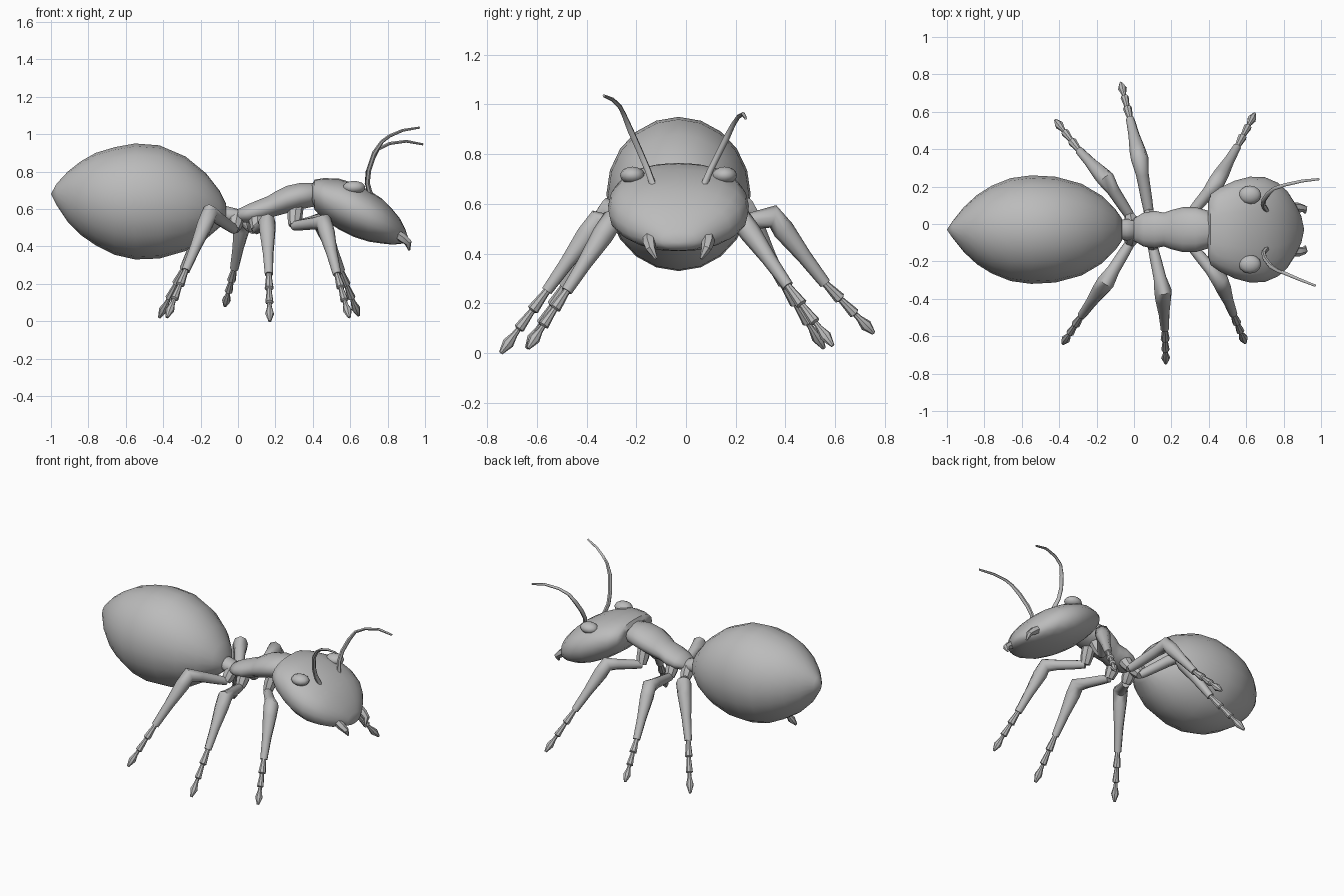
import bpy, bmesh, math
from mathutils import Vector

if "Cube" in bpy.data.objects:
    bpy.data.objects.remove(bpy.data.objects["Cube"])

MID = -0.03  # y of the body's mirror plane
grey = bpy.data.materials.new("grey")
grey.diffuse_color = (0.5, 0.5, 0.5, 1)
grey.use_nodes = True
grey.node_tree.nodes["Principled BSDF"].inputs["Base Color"].default_value = grey.diffuse_color


def finish(name, bm, angle=50):
    bmesh.ops.recalc_face_normals(bm, faces=bm.faces)
    mesh = bpy.data.meshes.new(name)
    bm.to_mesh(mesh)
    bm.free()
    mesh.materials.append(grey)
    ob = bpy.data.objects.new(name, mesh)
    bpy.context.collection.objects.link(ob)
    bpy.ops.object.select_all(action='DESELECT')
    bpy.context.view_layer.objects.active = ob
    ob.select_set(True)
    bpy.ops.object.shade_smooth_by_angle(angle=math.radians(angle))
    return ob


def skin(name, rings, start, end, angle=50):
    """Bridge equal rings of points and close both ends with a fan."""
    bm = bmesh.new()
    vr = [[bm.verts.new(p) for p in r] for r in rings]
    n = len(vr[0])
    for a, b in zip(vr, vr[1:]):
        for i in range(n):
            bm.faces.new((a[i], a[(i + 1) % n], b[(i + 1) % n], b[i]))
    for tip, r in ((start, vr[0]), (end, vr[-1])):
        v = bm.verts.new(tip)
        for i in range(n):
            bm.faces.new((v, r[i], r[(i + 1) % n]))
    return finish(name, bm, angle)


def body(name, start, sections, end, sides=16, power=1.0):
    """Loft along x; a section is (x, bottom z, top z, half width)."""
    rings = []
    for x, lo, hi, w in sections:
        ring = []
        for i in range(sides):
            a = 2 * math.pi * i / sides
            c, s = math.cos(a), math.sin(a)
            ring.append((x, MID + w * math.copysign(abs(c) ** power, c),
                         (lo + hi) / 2 + (hi - lo) / 2 * math.copysign(abs(s) ** power, s)))
        rings.append(ring)
    return skin(name, rings, start, end)


def tube(name, path, radii, sides=8, angle=40):
    """Round tube through the path with its own radius at each point."""
    pts = [Vector(p) for p in path]
    rings = []
    side = None
    for i, (p, r) in enumerate(zip(pts, radii)):
        t = (pts[min(i + 1, len(pts) - 1)] - pts[max(i - 1, 0)]).normalized()
        ref = side if side else t.orthogonal()
        side = (ref - t * ref.dot(t)).normalized()
        up = t.cross(side)
        rings.append([p + r * (side * math.cos(2 * math.pi * k / sides)
                               + up * math.sin(2 * math.pi * k / sides)) for k in range(sides)])
    return skin(name, rings, pts[0], pts[-1], angle)


# Body
body("abdomen", (-1, MID, .68), [
    (-.97, .62, .735, .045), (-.91, .53, .80, .12), (-.84, .46, .855, .185), (-.76, .405, .90, .235),
    (-.66, .355, .93, .275), (-.55, .33, .95, .29), (-.42, .335, .94, .283), (-.28, .375, .88, .245),
    (-.17, .44, .79, .18), (-.10, .50, .70, .11), (-.065, .53, .63, .06)], (-.06, MID, .58), 20)
body("waist", (-.09, MID, .57), [
    (-.08, .53, .62, .05), (-.04, .52, .61, .058), (0, .53, .60, .05)], (.02, MID, .565), 12)
body("thorax", (-.01, MID, .565), [
    (0, .53, .60, .06), (.05, .525, .625, .09), (.11, .53, .65, .1), (.16, .545, .67, .09),
    (.20, .56, .695, .105), (.26, .575, .725, .12), (.33, .595, .74, .12), (.40, .61, .74, .1),
    (.43, .63, .73, .07)], (.45, MID, .68), 14)
body("head", (.43, MID, .68), [
    (.395, .645, .73, .14), (.41, .595, .757, .19), (.46, .545, .765, .225), (.54, .49, .762, .262),
    (.62, .45, .738, .283), (.70, .425, .70, .28), (.77, .415, .655, .25), (.82, .41, .605, .205),
    (.865, .412, .55, .135), (.895, .42, .49, .07)], (.91, MID, .445), 20, .88)

# Eyes and jaws, one per side
for side, word in ((-1, "right"), (1, "left")):
    bm = bmesh.new()
    bmesh.ops.create_uvsphere(bm, u_segments=12, v_segments=8, radius=1)
    bmesh.ops.scale(bm, verts=bm.verts, vec=(.06, .05, .035))
    bmesh.ops.translate(bm, verts=bm.verts, vec=(.62, MID + side * .185, .715))
    finish(word + "_eye", bm)
    tube(word + "_jaw", [(.83, MID + side * .12, .48), (.88, MID + side * .118, .445),
                         (.91, MID + side * .112, .42), (.915, MID + side * .09, .38)],
         [.024, .026, .02, .006], 6)

# Feelers
feelers = {
    "right_feeler": [(.71, -.13, .67), (.692, -.155, .74), (.70, -.185, .81), (.73, -.225, .90),
                     (.77, -.25, .96), (.81, -.265, .99), (.88, -.295, 1.02), (.97, -.33, 1.035)],
    "left_feeler": [(.71, .07, .67), (.69, .10, .74), (.695, .13, .80), (.72, .165, .87),
                    (.75, .19, .92), (.81, .21, .95), (.90, .23, .962), (.99, .24, .945)]}
for name, path in feelers.items():
    tube(name, path, [.014, .013, .013, .013, .01, .009, .008, .006], 6, 60)

# Legs: hip, hip bottom, knee, ankle, foot tip
legs = {
    "rear_right": [(-.01, -.05, .55), (-.02, -.10, .49), (-.15, -.31, .58), (-.28, -.49, .27), (-.38, -.64, .02)],
    "rear_left": [(-.01, -.01, .55), (-.02, .04, .49), (-.15, .24, .58), (-.29, .39, .28), (-.42, .555, .02)],
    "middle_right": [(.10, -.06, .58), (.10, -.12, .49), (.155, -.36, .53), (.165, -.56, .25), (.17, -.745, 0)],
    "middle_left": [(.09, 0, .58), (.08, .06, .49), (.03, .35, .55), (-.02, .56, .28), (-.07, .755, .08)],
    "front_right": [(.31, -.06, .62), (.30, -.11, .51), (.46, -.30, .53), (.53, -.48, .25), (.595, -.635, .02)],
    "front_left": [(.31, 0, .62), (.30, .05, .51), (.44, .22, .54), (.55, .41, .27), (.645, .59, .03)]}
for name, pts in legs.items():
    hip, low, knee, ankle, foot = [Vector(p) for p in pts]
    tube(name + "_hip", [hip, hip.lerp(low, .6), low], [.042, .04, .03])
    # Thigh thickens to the knee, shin tapers to the ankle
    tube(name + "_leg", [low, low.lerp(knee, .25), low.lerp(knee, .7), knee,
                         knee.lerp(ankle, .2), knee.lerp(ankle, .6), ankle],
         [.026, .03, .034, .047, .044, .03, .023], 8, 60)
    # Jointed foot made of flared segments
    steps = [(-.02, .015), (.05, .016), (.3, .024), (.32, .013), (.36, .014), (.6, .022),
             (.62, .011), (.70, .013), (.84, .024), (1, .008)]
    tube(name + "_foot", [ankle.lerp(foot, f) for f, r in steps], [r for f, r in steps])
